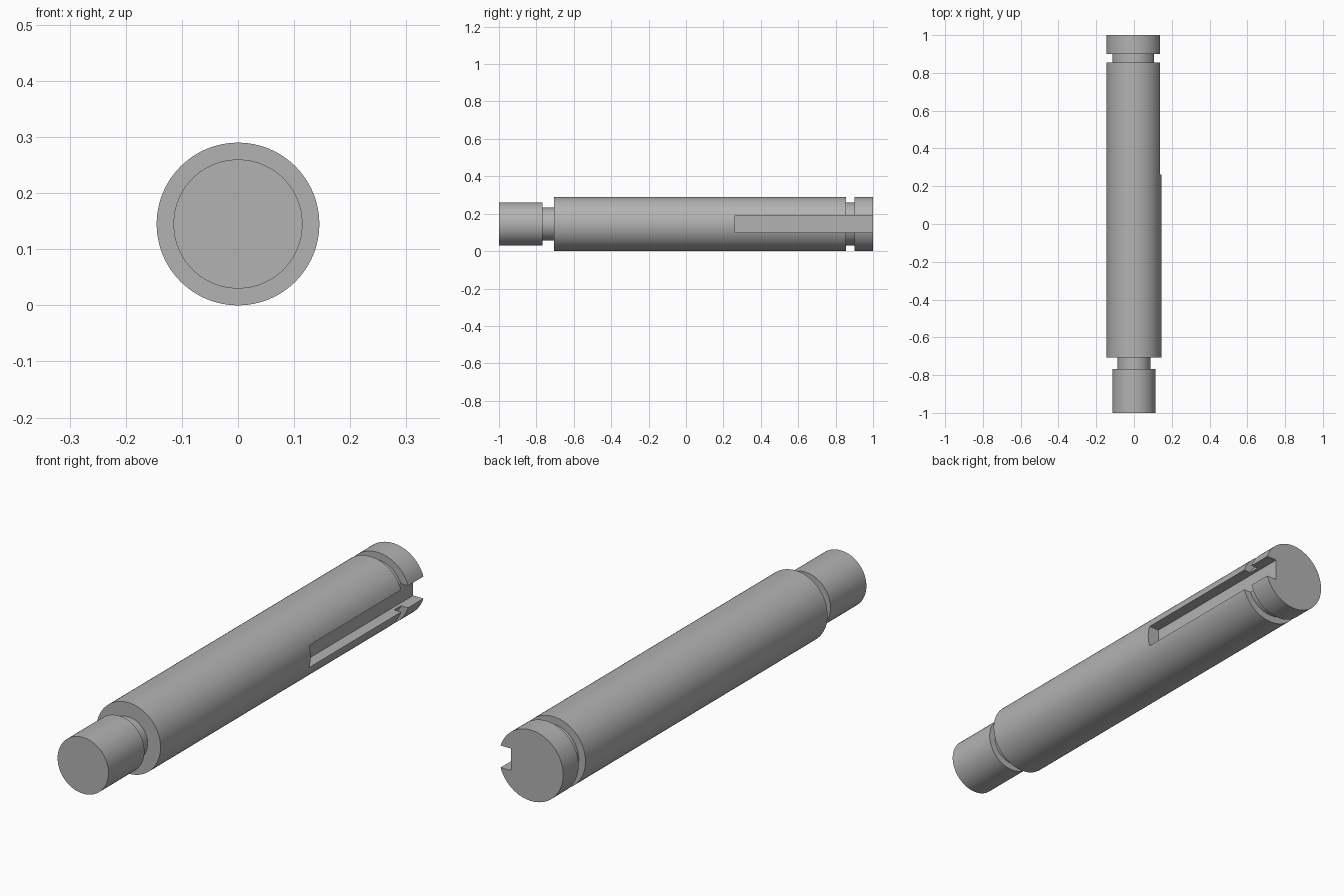
import bpy
import bmesh
from math import sin, cos, tau

cube = bpy.data.objects.get("Cube")
if cube:
    bpy.data.objects.remove(cube, do_unlink=True)

RADIUS = 0.145      # main body radius, also the axis height
SIDES = 96

steel = bpy.data.materials.new("grey steel")
steel.use_nodes = True
grey = (0.45, 0.45, 0.45, 1)
steel.diffuse_color = grey
steel.node_tree.nodes["Principled BSDF"].inputs["Base Color"].default_value = grey


def turned_part(name, profile):
    """Turn a (y, radius) profile around the y axis, with flat end caps."""
    bm = bmesh.new()
    rings = [[bm.verts.new((r * cos(tau * i / SIDES), y, RADIUS + r * sin(tau * i / SIDES)))
              for i in range(SIDES)] for y, r in profile]
    for a, b in zip(rings, rings[1:]):
        for i in range(SIDES):
            j = (i + 1) % SIDES
            bm.faces.new((a[i], a[j], b[j], b[i]))
    bm.faces.new(rings[0])
    bm.faces.new(rings[-1])
    bmesh.ops.recalc_face_normals(bm, faces=bm.faces)
    mesh = bpy.data.meshes.new(name)
    bm.to_mesh(mesh)
    bm.free()
    mesh.materials.append(steel)
    obj = bpy.data.objects.new(name, mesh)
    bpy.context.collection.objects.link(obj)
    return obj


# Stepped shaft: front journal, relief neck, body, ring groove, rear collar
shaft = turned_part("shaft", [
    (-1, 0.115), (-0.768, 0.115),
    (-0.768, 0.087), (-0.707, 0.087),
    (-0.707, RADIUS), (0.856, RADIUS),
    (0.856, 0.115), (0.901, 0.115),
    (0.901, RADIUS), (1, RADIUS)])

# Keyway on the left side, open at the rear end
floor_x, start_y, width = 0.091, 0.262, 0.09
end_x, end_y = 0.25, 1.1
bpy.ops.mesh.primitive_cube_add(
    size=1, location=((floor_x + end_x) / 2, (start_y + end_y) / 2, RADIUS))
cutter = bpy.context.object
cutter.name = "keyway_cutter"
cutter.scale = (end_x - floor_x, end_y - start_y, width)
cutter.hide_render = True
cutter.data.materials.append(steel)

bpy.ops.object.select_all(action='DESELECT')
shaft.select_set(True)
bpy.context.view_layer.objects.active = shaft
keyway = shaft.modifiers.new("keyway", 'BOOLEAN')
keyway.operation = 'DIFFERENCE'
keyway.solver = 'EXACT'
keyway.object = cutter
bpy.ops.object.modifier_apply(modifier=keyway.name)
bpy.data.objects.remove(cutter, do_unlink=True)

# Smooth turned surfaces, crisp shoulders and keyway edges
bpy.ops.object.shade_smooth_by_angle(angle=0.5)
